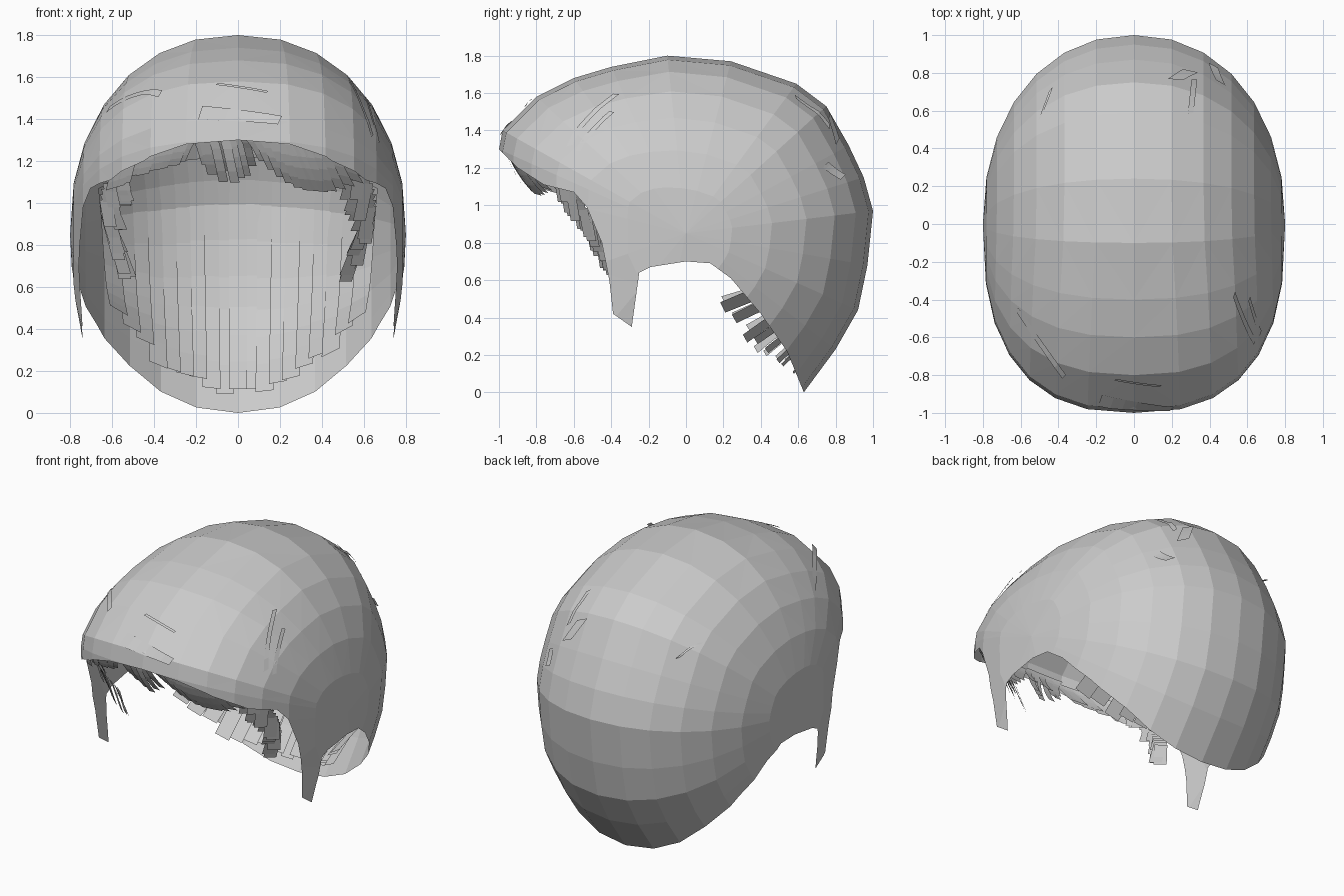
import bpy, bmesh, math, random
from mathutils import Vector

random.seed(4)
if "Cube" in bpy.data.objects:
    bpy.data.objects.remove(bpy.data.objects["Cube"])

grey = bpy.data.materials.new("hair grey")
grey.use_nodes = True
grey.diffuse_color = (0.6, 0.6, 0.6, 1)
grey.node_tree.nodes["Principled BSDF"].inputs["Base Color"].default_value = (0.6, 0.6, 0.6, 1)

HALF_WIDTH = 0.8
POLE = Vector((0, 0.85))          # centre of each side, as (y, z)
# Midline outline (y, z): forehead, crown, nape, then closed underneath
PROFILE = [Vector(p) for p in (
    (-1, .5), (-1, 1.1), (-1, 1.3), (-.98, 1.4), (-.8, 1.58), (-.6, 1.68), (-.4, 1.74),
    (-.1, 1.8), (.24, 1.77), (.59, 1.65), (.75, 1.53), (.87, 1.32), (.95, 1.15), (1, .97),
    (.97, .68), (.92, .44), (.8, .23), (.63, 0), (.3, -.5), (-.3, -.5), (-.8, -.1))]
# Hairline seen from the side (y, z): fringe, sideburn, ear, nape
HAIRLINE = [Vector(p) for p in (
    (-1.5, 1.4), (-1, 1.3), (-.9, 1.2), (-.76, 1.11), (-.6, 1.07), (-.53, .99), (-.45, .8),
    (-.41, .6), (-.39, .42), (-.29, .35), (-.25, .64), (-.19, .67), (0, .7), (.13, .69),
    (.24, .61), (.4, .42), (.54, .22), (.63, 0), (1.5, 0))]
REGION = HAIRLINE + [Vector((1.5, 2.5)), Vector((-1.5, 2.5))]


def outline(t):
    """Offset from the pole to the outline, and the roundness there."""
    i = math.floor(t)
    a, b = PROFILE[i % len(PROFILE)], PROFILE[(i + 1) % len(PROFILE)]
    d = a.lerp(b, t - i) - POLE
    return d, 2.15 + 0.45 * max(0, -d.x / d.length)


def surface(t, x, k=1.0):
    """Point on the head at outline position t and sideways position x."""
    d, n = outline(t)
    s = max(0, 1 - abs(x / HALF_WIDTH) ** n) ** (1 / n)
    p = POLE + d * s * k
    return Vector((x, p.x, p.y))


def inside(y, z):
    hit = False
    for a, b in zip(REGION, REGION[1:] + REGION[:1]):
        if (a.y > z) != (b.y > z) and y < a.x + (b.x - a.x) * (z - a.y) / (b.y - a.y):
            hit = not hit
    return hit


def finish(bm, name):
    mesh = bpy.data.meshes.new(name)
    bm.to_mesh(mesh)
    bm.free()
    mesh.materials.append(grey)
    bpy.context.collection.objects.link(bpy.data.objects.new(name, mesh))


def ribbon(bm, pairs):
    """Strip of faces through pairs of edge points."""
    rows = [[bm.verts.new(p) for p in pair] for pair in pairs]
    for (a, b), (c, d) in zip(rows, rows[1:]):
        bm.faces.new((a, b, d, c))


def lock(bm, x0, x1, t0, t1, k0, k1, wx, wt=0.0, steps=6):
    """Hair strip that follows the head, easing from scale k0 to k1."""
    pairs = []
    for i in range(steps + 1):
        f = i / steps
        x, t, k = x0 + (x1 - x0) * f, t0 + (t1 - t0) * f, k0 + (k1 - k0) * f * f
        pairs.append([surface(t + e * wt, x + e * wx, k) for e in (-0.5, 0.5)])
    ribbon(bm, pairs)


# Main hair shell: faceted head form, trimmed along the hairline
bm = bmesh.new()
RINGS = 14
count = len(PROFILE)
grid = []
for j in range(1, RINGS):
    c = math.cos(math.pi * j / RINGS)
    row = []
    for t in range(count):
        n = outline(t)[1]
        x = math.copysign(HALF_WIDTH * abs(c) ** (2 / n), c)
        row.append(bm.verts.new(surface(t, x)))
    grid.append(row)
for r0, r1 in zip(grid, grid[1:]):
    for t in range(count):
        u = (t + 1) % count
        bm.faces.new((r0[t], r0[u], r1[u], r1[t]))
for row, side in ((grid[0], 1), (grid[-1], -1)):
    tip = bm.verts.new((side * HALF_WIDTH, POLE.x, POLE.y))
    for t in range(count):
        bm.faces.new((row[t], tip, row[(t + 1) % count]))
bmesh.ops.recalc_face_normals(bm, faces=bm.faces)
bmesh.ops.triangulate(bm, faces=bm.faces[:])
for a, b in zip(HAIRLINE, HAIRLINE[1:]):
    bmesh.ops.bisect_plane(bm, geom=bm.verts[:] + bm.edges[:] + bm.faces[:], dist=1e-5,
                           plane_co=(0, a.x, a.y), plane_no=(0, a.y - b.y, b.x - a.x))
outer = [f for f in bm.faces if not inside(*f.calc_center_median().yz)]
bmesh.ops.delete(bm, geom=outer, context='FACES')
finish(bm, "hair_shell")

# Nape locks: inner strips that turn inwards towards the ears
bm = bmesh.new()
for i in range(19):
    x = -0.567 + 0.063 * i
    reach = abs(x) / 0.55
    lock(bm, x * 1.1, x, 11.5, 16.8 + 0.5 * reach + random.uniform(-.1, .06),
         0.96, 0.92 - 0.38 * reach ** 1.7 + random.uniform(-.02, .02), 0.085, steps=8)
finish(bm, "nape_locks")

# Fringe locks: short on the right, a clump in the middle, a long sweep on the left
bm = bmesh.new()
for i in range(9):
    x = -0.2 + 0.027 * i
    lock(bm, x - 0.02, x + 0.05, 2.6, random.uniform(1.15, 1.7), 0.98, random.uniform(.82, .9), .045)
for i in range(12):
    f = i / 11
    dip = math.sin(math.pi * f)
    lock(bm, 0.03 + 0.42 * f, 0.14 + 0.46 * f, 2.5, 1.7 - 0.65 * dip, 0.98, 0.9 - 0.06 * dip, 0.08)
    lock(bm, -0.2 - 0.35 * f, -0.28 - 0.32 * f, 2.4, random.uniform(1.6, 1.85) - 0.35 * f,
         0.98, 0.91, 0.06)
finish(bm, "fringe_locks")

# Temple locks: ragged strips stepping down inside each sideburn
bm = bmesh.new()
for side in (-1, 1):
    for i in range(16):
        f = i / 15
        top = Vector((side * (0.57 + 0.06 * math.sin(math.pi * f)), -0.69 + 0.26 * f, 1.2 - 0.4 * f))
        end = top + Vector((side * random.uniform(-.07, -.02), 0.03, random.uniform(-.19, -.11)))
        w = Vector((side * 0.03, 0.025, 0))
        ribbon(bm, [(p - w, p + w) for p in (top, top.lerp(end, 0.5), end)])
finish(bm, "temple_locks")

# Loose locks lifting slightly off the outside
bm = bmesh.new()
for spec in ((-.18, .2, 3.2, 2.9, 1.0, 1.015, .02, .35), (-.62, -.37, 4.9, 3.8, 1.0, 1.03, .02, .15),
             (-.1, .14, 3.9, 3.7, 1.01, 1.01, .01, .05),
             (.64, .53, 3.6, 5.8, 1.0, 1.04, .01, .15), (.67, .61, 3.6, 5.4, 1.0, 1.04, .01, .1),
             (.22, .3, 10.2, 10.8, 1.02, 1.02, .08, .1), (.3, .32, 9.2, 10.4, 1.0, 1.03, .03, .1),
             (-.5, -.44, 9.6, 10.4, 1.0, 1.04, .02, .1), (.46, .42, 11.2, 11.8, 1.0, 1.03, .05, .1)):
    lock(bm, *spec)
finish(bm, "loose_locks")
